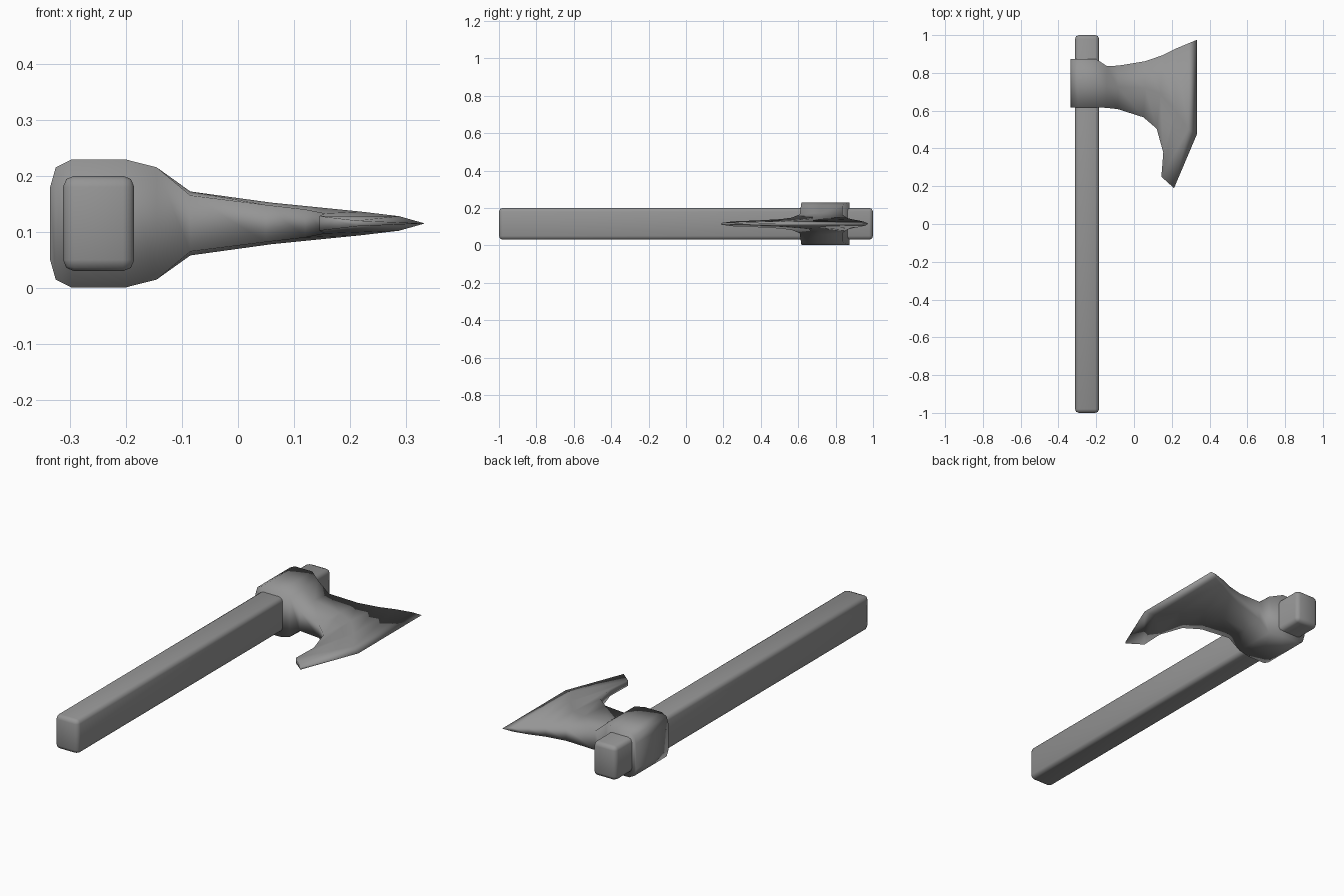
import bpy, bmesh, math

if "Cube" in bpy.data.objects:
    bpy.data.objects.remove(bpy.data.objects["Cube"])

dark = bpy.data.materials.new("dark_grey")
dark.diffuse_color = (0.3, 0.3, 0.3, 1)
dark.use_nodes = True
dark.node_tree.nodes["Principled BSDF"].inputs["Base Color"].default_value = dark.diffuse_color


def finish(name, bm, angle=35):
    bmesh.ops.recalc_face_normals(bm, faces=bm.faces)
    mesh = bpy.data.meshes.new(name)
    bm.to_mesh(mesh)
    bm.free()
    mesh.materials.append(dark)
    ob = bpy.data.objects.new(name, mesh)
    bpy.context.collection.objects.link(ob)
    bpy.ops.object.select_all(action='DESELECT')
    ob.select_set(True)
    bpy.context.view_layer.objects.active = ob
    bpy.ops.object.shade_smooth_by_angle(angle=math.radians(angle))
    return ob


# Handle: long bar with softened edges
bm = bmesh.new()
bmesh.ops.create_cube(bm, size=1)
for v in bm.verts:
    v.co = (v.co.x * 0.127 - 0.2485, v.co.y * 2, v.co.z * 0.17 + 0.115)
bmesh.ops.bevel(bm, geom=bm.edges[:], offset=0.02, segments=2, profile=0.5,
                affect='EDGES')
finish("handle", bm, 60)


# Axe head: stations from poll to cutting edge.
# Each station has top, middle and bottom points (x, y, half thickness).
def straight(x, top, bottom, h):
    return [(x, top, h), (x, (top + bottom) / 2, h), (x, bottom, h)]


stations = [
    straight(-0.335, 0.873, 0.617, 0.065),
    straight(-0.325, 0.873, 0.617, 0.100),
    straight(-0.297, 0.873, 0.617, 0.114),
    straight(-0.200, 0.873, 0.617, 0.114),
    [(-0.145, 0.837, 0.100), (-0.145, 0.730, 0.100), (-0.145, 0.615, 0.100)],
    [(-0.085, 0.838, 0.048), (-0.085, 0.725, 0.057), (-0.085, 0.608, 0.050)],
    [(0.060, 0.862, 0.031), (0.060, 0.720, 0.037), (0.050, 0.565, 0.033)],
    [(0.150, 0.893, 0.023), (0.140, 0.690, 0.029), (0.120, 0.505, 0.025)],
    [(0.220, 0.928, 0.017), (0.220, 0.600, 0.021), (0.155, 0.378, 0.018)],
    [(0.290, 0.957, 0.010), (0.287, 0.500, 0.013), (0.145, 0.250, 0.013)],
    [(0.333, 0.975, 0.0), (0.333, 0.475, 0.0), (0.212, 0.190, 0.005)],
]

bm = bmesh.new()
rings = []
for st in stations:
    loop = [(x, y, 0.115 + h) for x, y, h in st]
    loop += [(x, y, 0.115 - h) for x, y, h in reversed(st)]
    rings.append([bm.verts.new(p) for p in loop])
for a, b in zip(rings, rings[1:]):
    for i in range(6):
        j = (i + 1) % 6
        bm.faces.new((a[i], a[j], b[j], b[i]))
bm.faces.new(rings[0])
bm.faces.new(rings[-1])
bmesh.ops.remove_doubles(bm, verts=bm.verts[:], dist=0.0005)
finish("axe_head", bm, 180)
